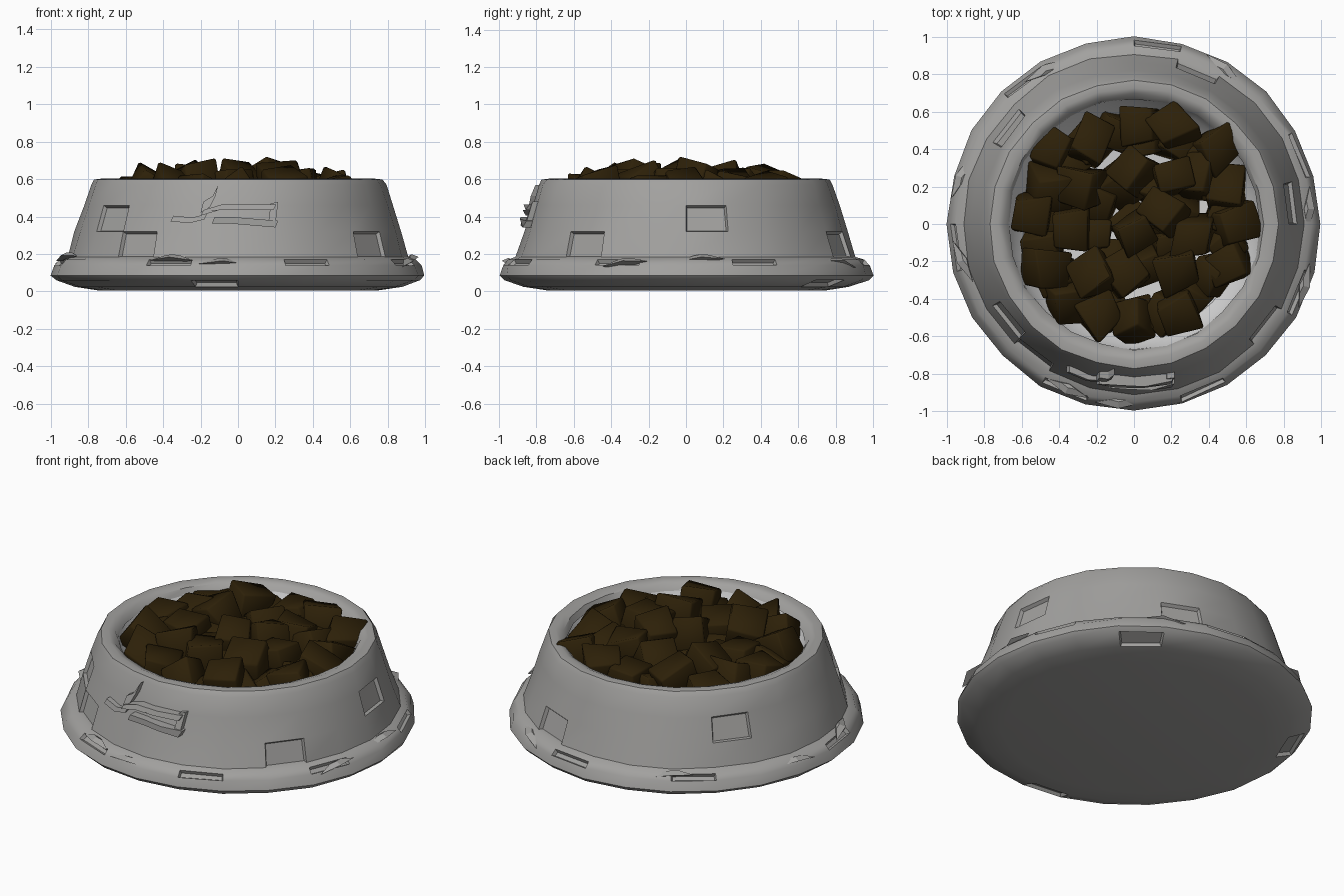
import bpy, bmesh, math, random
from mathutils import Vector, Matrix, Euler

random.seed(7)
if "Cube" in bpy.data.objects:
    bpy.data.objects.remove(bpy.data.objects["Cube"])


def material(name, rgb):
    m = bpy.data.materials.new(name)
    m.use_nodes = True
    m.diffuse_color = (*rgb, 1)
    bsdf = next(n for n in m.node_tree.nodes if n.type == "BSDF_PRINCIPLED")
    bsdf.inputs["Base Color"].default_value = (*rgb, 1)
    return m


grey = material("worn grey", (0.36, 0.355, 0.345))
pale = material("pale lining", (0.65, 0.65, 0.65))
brown = material("dark brown", (0.026, 0.0145, 0.0025))


def finish(name, bm, mat, angle=None):
    mesh = bpy.data.meshes.new(name)
    bm.to_mesh(mesh)
    bm.free()
    ob = bpy.data.objects.new(name, mesh)
    bpy.context.collection.objects.link(ob)
    mesh.materials.append(mat)
    if angle:
        bpy.ops.object.select_all(action="DESELECT")
        ob.select_set(True)
        bpy.context.view_layer.objects.active = ob
        bpy.ops.object.shade_smooth_by_angle(angle=math.radians(angle))


def lathe(bm, profile, segments, jitter):
    """Spin (radius, height) pairs around z; returns the rings and face bands."""
    rings = []
    for r, z in profile:
        ring = []
        for i in range(segments):
            a = math.tau * i / segments
            rr = r - random.uniform(0, jitter)
            ring.append(bm.verts.new((rr * math.cos(a), rr * math.sin(a), z)))
        rings.append(ring)
    bands = []
    for lo, hi in zip(rings, rings[1:]):
        bands.append([bm.faces.new((lo[i], lo[(i + 1) % segments],
                                    hi[(i + 1) % segments], hi[i]))
                      for i in range(segments)])
    return rings, bands


# Bowl shell: rounded foot, sloping wall and wide rolled rim
bm = bmesh.new()
outer = [(0.74, 0.004), (0.88, 0.025), (0.98, 0.06), (1.003, 0.085), (0.985, 0.14),
         (0.955, 0.17), (0.915, 0.185), (0.875, 0.32), (0.83, 0.46),
         (0.795, 0.57), (0.775, 0.598), (0.735, 0.603), (0.7, 0.59), (0.675, 0.555)]
rings, bands = lathe(bm, outer, 24, 0.012)
bmesh.ops.poke(bm, faces=[bm.faces.new(reversed(rings[0]))], offset=0.004)
# Chipped dents pressed into the wall, foot and rim
chips = [bands[7][i] for i in (0, 9, 14)] + [bands[6][i] for i in (4, 15, 21)]
chips += [bands[4][i] for i in (1, 5, 8, 12, 16, 19, 22)]
chips += [bands[1][i] for i in (3, 10, 17)]
bmesh.ops.inset_individual(bm, faces=chips, thickness=0.012, depth=-0.02)
finish("bowl_shell", bm, grey, 40)

# Inner lining
bm = bmesh.new()
rings, bands = lathe(bm, [(0.15, 0.4), (0.45, 0.4), (0.6, 0.43), (0.65, 0.49), (0.68, 0.56)], 24, 0.01)
bm.faces.new(reversed(rings[0]))
bmesh.ops.reverse_faces(bm, faces=bm.faces[:])
finish("bowl_lining", bm, pale, 32)


# Broken raised emblem, wrapped on the front wall
def wall_y(x, z):
    r = 0.915 - (z - 0.185) * 0.31
    return -math.sqrt(r * r - x * x)


def wrapped_strip(bm, path, width, thickness):
    """Raised strip along an (x, z) path, tapering to a ragged point."""
    outline = [(x, z - width / 2) for x, z in path]
    outline += [(x + 0.015, z + width / 2) for x, z in reversed(path)]
    front = [bm.verts.new((x, wall_y(x, z) - thickness * random.uniform(0.5, 1), z)) for x, z in outline]
    back = [bm.verts.new((x, wall_y(x, z) + 0.03, z)) for x, z in outline]
    bm.faces.new(front)
    n = len(outline)
    for i in range(n):
        j = (i + 1) % n
        bm.faces.new((front[j], front[i], back[i], back[j]))


bm = bmesh.new()
wrapped_strip(bm, [(-0.2, 0.42), (-0.1, 0.45), (0.04, 0.45), (0.19, 0.45)], 0.03, 0.045)
wrapped_strip(bm, [(-0.14, 0.38), (-0.04, 0.38), (0.08, 0.37), (0.2, 0.36)], 0.035, 0.045)
wrapped_strip(bm, [(-0.36, 0.39), (-0.26, 0.38), (-0.18, 0.4)], 0.03, 0.02)
wrapped_strip(bm, [(-0.2, 0.45), (-0.15, 0.48), (-0.12, 0.54)], 0.06, 0.03)
wrapped_strip(bm, [(0.16, 0.41), (0.2, 0.42)], 0.12, 0.03)
finish("raised_emblem", bm, grey)

# Loose shards lying on the foot
bm = bmesh.new()
for deg, r, z in [(-168, 0.93, 0.19), (-112, 0.94, 0.18), (-95, 0.95, 0.16), (-20, 0.96, 0.16),
                  (5, 0.93, 0.18), (60, 0.95, 0.16), (120, 0.94, 0.17), (165, 0.95, 0.16)]:
    place = Matrix.Rotation(math.radians(deg), 4, "Z") @ Matrix.Translation((r, 0, z))
    tilt = Euler((random.uniform(-0.25, 0.25), -0.5, random.uniform(-0.2, 0.2))).to_matrix().to_4x4()
    bmesh.ops.create_cone(bm, cap_ends=True, segments=4, radius1=0.09, radius2=0.03, depth=0.03,
                          matrix=place @ tilt @ Matrix.Diagonal((0.4, 1.4, 1, 1)))
finish("foot_shards", bm, grey)


# Kibble chunks: lumpy tumbled cubes
def chunk(bm, x, y, z, size):
    turn = Euler([random.uniform(-0.5, 0.5) for _ in range(2)] + [random.uniform(0, 1.6)])
    made = bmesh.ops.create_cube(bm, size=size, matrix=Matrix.Translation((x, y, z))
                                 @ turn.to_matrix().to_4x4())
    for v in made["verts"]:
        v.co += Vector([random.uniform(-0.025, 0.025) for _ in range(3)])


top_layer = [(-.44, .4), (-.22, .43), (.02, .52), (.22, .52), (.43, .41), (-.28, .2),
             (0, .29), (.2, .25), (.5, .18), (-.53, .05), (-.47, -.23), (-.33, -.02),
             (0, -.05), (.17, .07), (.32, -.06), (.5, -.22), (-.05, -.25), (.23, -.24),
             (-.36, -.41), (-.19, -.49), (0, -.51), (.23, -.46), (-.22, -.27), (.53, 0),
             (-.45, .19), (.35, .25)]
bm = bmesh.new()
for x, y in top_layer:
    chunk(bm, x, y, 0.585 - 0.12 * math.hypot(x, y) + random.uniform(-0.025, 0.025), 0.195)
# Lower layer filling most gaps
for n, radius in ((1, 0), (8, 0.23), (19, 0.49)):
    for i in range(n):
        a = math.tau * (i + 0.3) / n
        chunk(bm, radius * math.cos(a), radius * math.sin(a), 0.46, 0.18)
bmesh.ops.bevel(bm, geom=bm.edges[:], offset=0.01, segments=1, affect="EDGES")
finish("kibble", bm, brown, 50)
